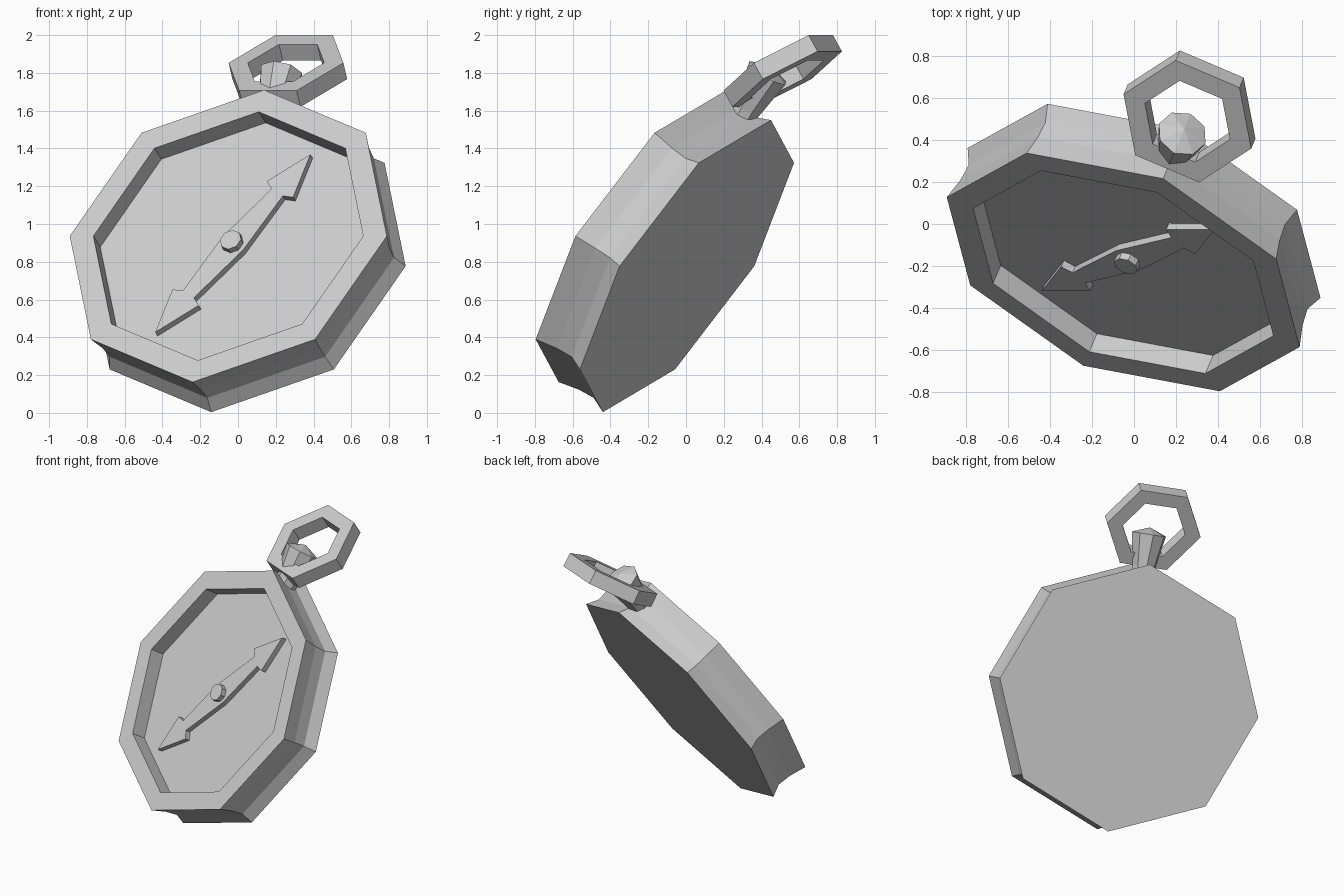
import bpy, bmesh
from math import sin, cos, pi, radians
from mathutils import Matrix, Vector

if "Cube" in bpy.data.objects:
    bpy.data.objects.remove(bpy.data.objects["Cube"])

# Compass frame: local x across the dial, y towards the loop, z out of the dial
U = Vector((0.921, -0.391, 0.0)).normalized()
V = Vector((0.208, 0.488, 0.8476)).normalized()
N = U.cross(V).normalized()
POSE = Matrix((U, V, N)).transposed().to_4x4()
POSE.translation = (0.048, 0.005, 0.777)


def make(name, bm, local=Matrix()):
    bmesh.ops.recalc_face_normals(bm, faces=bm.faces)
    me = bpy.data.meshes.new(name)
    bm.to_mesh(me)
    bm.free()
    ob = bpy.data.objects.new(name, me)
    ob.data.transform(POSE @ local)
    bpy.context.collection.objects.link(ob)
    return ob


def lathe(name, profile, sides, local=Matrix(), closed=False, phase=0.0):
    """Revolve (radius, height) points around local z; open ends are capped."""
    bm = bmesh.new()
    rings = [[bm.verts.new((r * cos(2 * pi * i / sides + phase),
                            r * sin(2 * pi * i / sides + phase), z))
              for i in range(sides)] for r, z in profile]
    pairs = list(zip(rings, rings[1:]))
    if closed:
        pairs.append((rings[-1], rings[0]))
    for a, b in pairs:
        for i in range(sides):
            j = (i + 1) % sides
            bm.faces.new((a[i], a[j], b[j], b[i]))
    if not closed:
        bm.faces.new(rings[0])
        bm.faces.new(rings[-1])
    return make(name, bm, local)


# Octagonal case with a waisted side and a recessed dial
lathe("case", [(0.912, 0), (0.876, 0.085), (0.884, 0.18), (0.912, 0.3),
               (0.776, 0.3), (0.776, 0.19)], 8)

# Double-ended needle lying on the dial
half = [(0.641, 0.0), (0.39, 0.1), (0.367, 0.043), (0.0, 0.08),
        (-0.367, 0.043), (-0.39, 0.1), (-0.641, 0.0)]
outline = half + [(x, -y) for x, y in half[-2:0:-1]]
bm = bmesh.new()
face = bm.faces.new([bm.verts.new((x, y, 0.188)) for x, y in outline])
ext = bmesh.ops.extrude_face_region(bm, geom=[face])
bmesh.ops.translate(bm, vec=(0, 0, 0.04),
                    verts=[g for g in ext["geom"] if isinstance(g, bmesh.types.BMVert)])
make("needle", bm, Matrix.Rotation(radians(60), 4, 'Z'))

# Pivot cap
lathe("pivot", [(0.06, 0.19), (0.06, 0.265)], 8)

# Flared crown with a low pointed top, standing on the upper corner
upright = Matrix.Translation((0, 0.912, 0.15)) @ Matrix.Rotation(-pi / 2, 4, 'X')
lathe("crown", [(0.075, -0.09), (0.08, -0.02), (0.12, 0.2), (0.002, 0.245)], 8, upright)

# Hexagonal loop, tipped back around the crown
tilt = Matrix.Translation((0, 0.912 + 0.256, 0.15 - 0.069)) @ Matrix.Rotation(radians(-27), 4, 'X')
lathe("loop", [(0.33, -0.05), (0.33, 0.05), (0.22, 0.05), (0.22, -0.05)], 6, tilt, closed=True)
